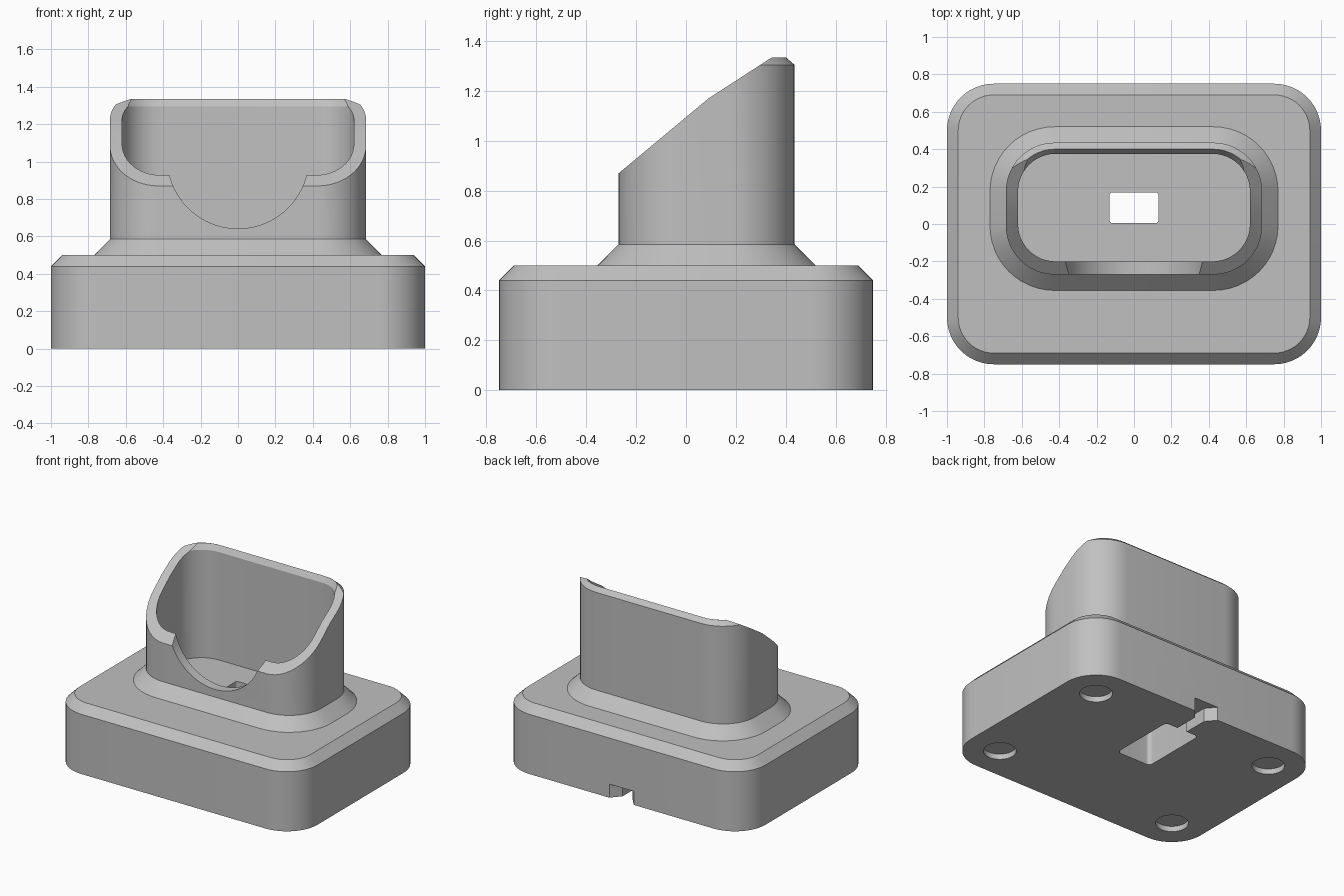
import bpy, bmesh, math

cube = bpy.data.objects.get("Cube")
if cube:
    bpy.data.objects.remove(cube, do_unlink=True)

grey = bpy.data.materials.new("plain_grey")
grey.use_nodes = True
grey.diffuse_color = (0.53, 0.53, 0.53, 1)
grey.node_tree.nodes["Principled BSDF"].inputs["Base Color"].default_value = (0.53, 0.53, 0.53, 1)


def rounded(cy, hx, hy, r, z, grow=0.0, steps=12):
    """Rounded rectangle ring at height z, offset outward by grow."""
    ring = []
    for i, (sx, sy) in enumerate([(1, 1), (-1, 1), (-1, -1), (1, -1)]):
        for k in range(steps + 1):
            a = math.pi / 2 * (i + k / steps)
            ring.append((sx * (hx - r) + (r + grow) * math.cos(a),
                         cy + sy * (hy - r) + (r + grow) * math.sin(a), z))
    return ring


def circle(cx, cy, r, n=48):
    return [(cx + r * math.cos(2 * math.pi * k / n),
             cy + r * math.sin(2 * math.pi * k / n)) for k in range(n)]


def loft(name, rings):
    """Closed solid through matching rings."""
    bm = bmesh.new()
    loops = [[bm.verts.new(p) for p in ring] for ring in rings]
    n = len(loops[0])
    for lo, hi in zip(loops, loops[1:]):
        for i in range(n):
            j = (i + 1) % n
            bm.faces.new((lo[i], lo[j], hi[j], hi[i]))
    bm.faces.new(loops[0][::-1])
    bm.faces.new(loops[-1])
    bmesh.ops.recalc_face_normals(bm, faces=bm.faces)
    mesh = bpy.data.meshes.new(name)
    bm.to_mesh(mesh)
    bm.free()
    mesh.materials.append(grey)
    obj = bpy.data.objects.new(name, mesh)
    bpy.context.collection.objects.link(obj)
    return obj


def select(obj):
    bpy.ops.object.select_all(action='DESELECT')
    obj.select_set(True)
    bpy.context.view_layer.objects.active = obj


def cut(obj, cutter):
    """Subtract the cutter, then remove it."""
    cutter.hide_render = True
    select(obj)
    mod = obj.modifiers.new("cut", 'BOOLEAN')
    mod.operation, mod.solver, mod.object = 'DIFFERENCE', 'EXACT', cutter
    bpy.ops.object.modifier_apply(modifier=mod.name)
    bpy.data.objects.remove(cutter, do_unlink=True)


# Base block with chamfered top edge
block = (0, 1, 0.75, 0.25)
base = loft("base", [rounded(*block, 0), rounded(*block, 0.44),
                     rounded(*block, 0.5, -0.06)])

# Plug pocket below, and the slot up into the cup
cut(base, loft("pocket_cutter", [rounded(0.247, 0.14, 0.252, 0.03, z) for z in (-0.1, 0.35)]))
cut(base, loft("slot_cutter", [rounded(0.087, 0.13, 0.082, 0.015, z) for z in (0.3, 0.6)]))

# Cable channel with a flared mouth at the back
half = [(0.04, 0.45), (0.04, 0.68), (0.1, 0.75), (0.143, 0.8)]
outline = half + [(-x, y) for x, y in reversed(half)]
cut(base, loft("channel_cutter", [[(x, y, z) for x, y in outline] for z in (-0.1, 0.1)]))

# Foot recesses
for sx in (-1, 1):
    for sy in (-1, 1):
        spot = circle(sx * 0.75, sy * 0.5, 0.11)
        cut(base, loft("foot_cutter", [[(x, y, z) for x, y in spot] for z in (-0.1, 0.04)]))

# Cup with flared collar and chamfered rim
shell = (0.0825, 0.685, 0.3525, 0.26)
cup = loft("cup", [rounded(*shell, 0.5, 0.085), rounded(*shell, 0.585),
                   rounded(*shell, 1.305), rounded(*shell, 1.335, -0.035)])

# Hollow, widening at the rim
hollow = (0.0875, 0.62, 0.2875, 0.2)
cut(cup, loft("hollow_cutter", [rounded(*hollow, 0.4), rounded(*hollow, 1.295),
                                rounded(*hollow, 1.375, 0.05)]))

# Sloping front opening
slope = [(-0.45, 0.72), (0.09, 1.17), (0.345, 1.335), (0.422, 1.385), (0.422, 1.6), (-0.45, 1.6)]
cut(cup, loft("slope_cutter", [[(x, y, z) for y, z in slope] for x in (-1, 1)]))

# Round scoop in the front wall
scoop = circle(0, 1.02, 0.378, 80)
cut(cup, loft("scoop_cutter", [[(x, y, z) for x, z in scoop] for y in (-0.5, 0)]))

for obj in (base, cup):
    select(obj)
    bpy.ops.object.shade_smooth_by_angle(angle=math.radians(25))
